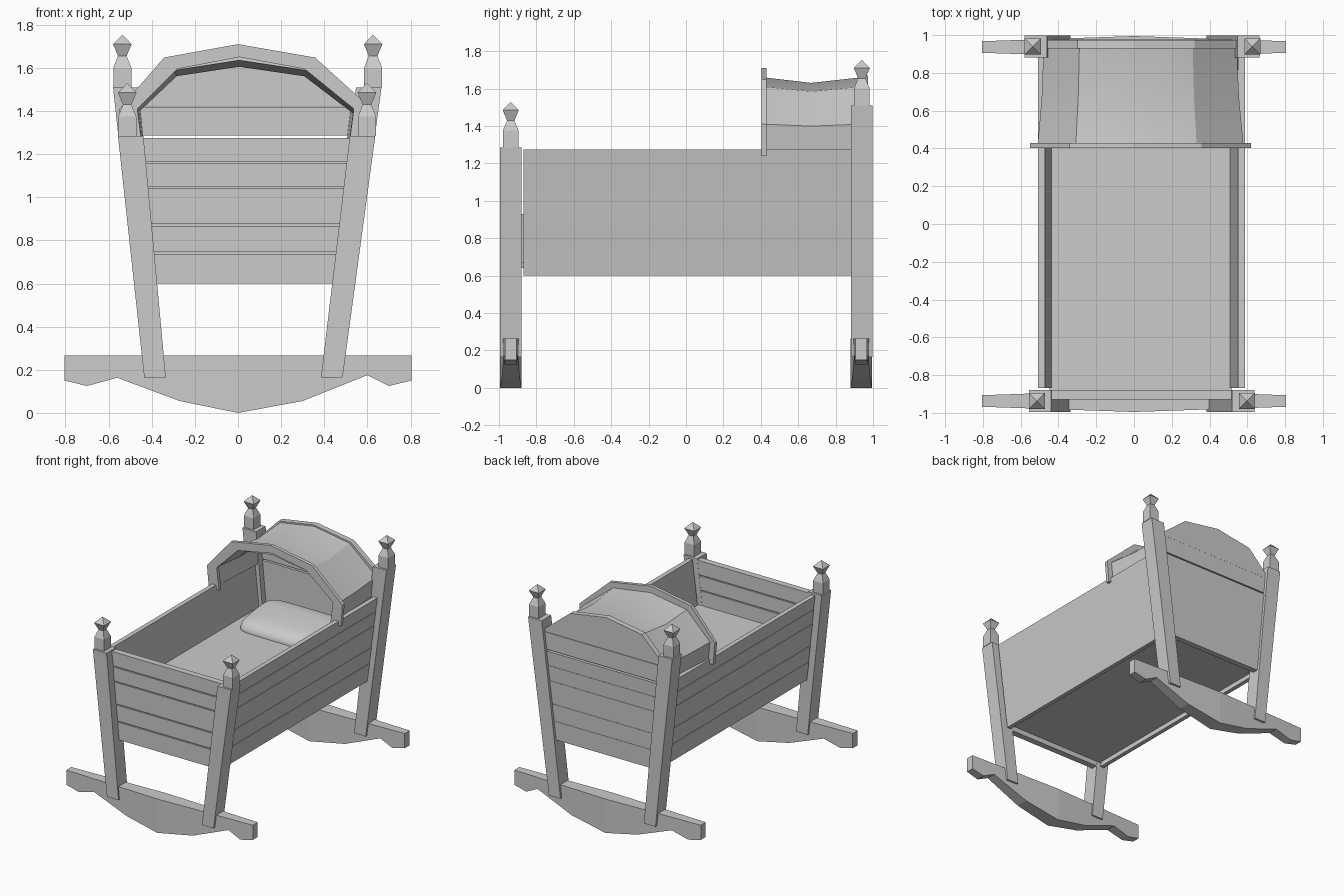
import bpy, bmesh
from math import copysign

if "Cube" in bpy.data.objects:
    bpy.data.objects.remove(bpy.data.objects["Cube"])

grey = bpy.data.materials.new("plain_grey")
grey.use_nodes = True
grey.diffuse_color = (0.6, 0.6, 0.6, 1)
grey.node_tree.nodes["Principled BSDF"].inputs["Base Color"].default_value = (0.6, 0.6, 0.6, 1)


def build(name, verts, faces, fix=True):
    mesh = bpy.data.meshes.new(name)
    bm = bmesh.new()
    vs = [bm.verts.new(v) for v in verts]
    for f in faces:
        bm.faces.new([vs[i] for i in f])
    if fix:
        bmesh.ops.recalc_face_normals(bm, faces=bm.faces)
    bm.to_mesh(mesh)
    bm.free()
    mesh.materials.append(grey)
    obj = bpy.data.objects.new(name, mesh)
    bpy.context.collection.objects.link(obj)
    return obj


def loft(name, rings):
    """Skin closed rings of equal length and cap both ends."""
    n = len(rings[0])
    faces = [tuple(range(n)), tuple(range((len(rings) - 1) * n, len(rings) * n))]
    for r in range(len(rings) - 1):
        for i in range(n):
            j = (i + 1) % n
            faces.append((r * n + i, r * n + j, r * n + n + j, r * n + n + i))
    return build(name, [v for ring in rings for v in ring], faces)


def rect(x0, x1, y0, y1, z):
    return [(x0, y0, z), (x1, y0, z), (x1, y1, z), (x0, y1, z)]


def prism(name, profile, y0, y1):
    return loft(name, [[(x, y, z) for x, z in profile] for y in (y0, y1)])


def select(obj):
    bpy.ops.object.select_all(action='DESELECT')
    obj.select_set(True)
    bpy.context.view_layer.objects.active = obj


def leg_x(side, z):
    """Centre line of the splayed legs."""
    return 0.025 + 0.0134 * (z - 0.165) + side * (0.41 + 0.114 * (z - 0.165))


def mid(z):
    """The hood's middle drifts back to the centre as it rises."""
    return 0.035 - 0.035 * max(0, (z - 1.41) / 0.3)


def mirrored(half):
    """Half profile, apex last, mirrored to the full arch from -x to +x."""
    left = [(mid(z) - x, z) for x, z in half]
    right = [(mid(z) + x, z) for x, z in reversed(half[:-1])]
    return left + right


# Rockers, thicker in the middle
under = [(-0.805, 0.15), (-0.7, 0.125), (-0.56, 0.163), (-0.27, 0.055), (0, 0),
         (0.3, 0.055), (0.6, 0.175), (0.7, 0.125), (0.805, 0.15)]
for end, yc in (("front", -0.937), ("back", 0.937)):
    rings = []
    for x, z in under:
        t = 0.058 - 0.034 * abs(x)
        rings.append([(x, yc - t, z), (x, yc + t, z), (x, yc + t, 0.265), (x, yc - t, 0.265)])
    loft(end + "_rocker", rings)

# Legs with turned finials
FINIAL = [(0, 0.042), (0.09, 0.042), (0.145, 0.02), (0.2, 0.043), (0.243, 0.001)]
for end, yc, top in (("front", -0.937, 1.285), ("back", 0.94, 1.51)):
    for side, label in ((-1, "right"), (1, "left")):
        rings = []
        for z, w in ((0.165, 0.05), (top, 0.059)):
            x = leg_x(side, z)
            rings.append(rect(x - w, x + w, yc - 0.058, yc + 0.058, z))
        loft(f"{end}_{label}_leg", rings)
        x = leg_x(side, top + 0.16)
        loft(f"{end}_{label}_finial",
             [rect(x - w, x + w, yc - w, yc + w, top + dz) for dz, w in FINIAL])

# Side panels of stacked planks, each with a slim ledge at its top
PLANKS = [0.6, 0.745, 0.875, 1.05, 1.165, 1.275]
for side, label in ((-1, "right"), (1, "left")):
    for k in range(5):
        rings = []
        for z, lip in ((PLANKS[k], 0.008), (PLANKS[k + 1], 0.011)):
            x = leg_x(side, z)
            rings.append(rect(x - side * 0.025, x + side * lip, -0.868, 0.9, z))
        loft(f"{label}_side_plank_{k + 1}", rings)


def end_board(name, y0, y1, levels, gap, lip):
    for k in range(len(levels) - 1):
        loft(f"{name}_plank_{k + 1}",
             [rect(leg_x(-1, z), leg_x(1, z), y0, y1 + e, z)
              for z, e in ((levels[k], 0), (levels[k + 1] - gap, lip))])


# Footboard with grooves over a core
end_board("footboard", -0.93, -0.88, PLANKS[:-1] + [1.283], 0.008, 0)
loft("footboard_core", [rect(leg_x(-1, z), leg_x(1, z), -0.92, -0.89, z) for z in (0.605, 1.27)])

# Headboard with an arched top plank
end_board("headboard", 0.93, 0.975, PLANKS, 0, 0.003)
end_board("headboard_upper", 0.93, 0.975, [1.287, 1.419], 0, 0)
prism("headboard_arch", mirrored([(0.545, 1.421), (0.5, 1.45), (0.31, 1.62), (0, 1.67)]), 0.93, 0.973)

# Floor and mattress
loft("floor", [rect(leg_x(-1, z), leg_x(1, z), -0.9, 0.95, z) for z in (0.64, 0.67)])
loft("mattress", [rect(leg_x(-1, z) + 0.015, leg_x(1, z) - 0.015, -0.9, 0.94, z)
                  for z in (0.67, 0.93)])

# Hood shell, sagging in the middle
half = [(0.53, 1.265), (0.545, 1.41), (0.32, 1.61), (0, 1.66)]
verts, faces = [], []
sections = [(0.415, 1, 0), (0.67, 0.958, 0.03), (0.935, 0.938, 0)]
for y, scale, dip in sections:
    for x, z in mirrored(half):
        verts.append((x * scale, y, z - dip * (z - 1.265) / 0.4))
n = 2 * len(half) - 1
for j in range(len(sections) - 1):
    for i in range(n - 1):
        faces.append((j * n + i, j * n + i + 1, j * n + n + i + 1, j * n + n + i))
hood = build("hood", verts, faces, fix=False)
solid = hood.modifiers.new("thickness", 'SOLIDIFY')
solid.thickness = 0.025
solid.offset = -1
select(hood)
bpy.ops.object.modifier_apply(modifier=solid.name)
bpy.ops.object.shade_smooth_by_angle(angle=0.4)

# Arched hood rim with feet over the side panels
outer = mirrored([(0.57, 1.24), (0.585, 1.41), (0.35, 1.648), (0, 1.71)])
inner = mirrored([(0.48, 1.24), (0.502, 1.41), (0.295, 1.595), (0, 1.65)])
verts = [(x, y, z) for y in (0.403, 0.43) for line in (outer, inner) for x, z in line]
faces = []
for i in range(n - 1):
    o, p = i, n + i
    faces += [(o, o + 1, p + 1, p), (2 * n + o, 2 * n + o + 1, 2 * n + p + 1, 2 * n + p)]
    for s in (o, p):
        faces.append((s, s + 1, 2 * n + s + 1, 2 * n + s))
for i in (0, n - 1):
    faces.append((i, n + i, 3 * n + i, 2 * n + i))
build("hood_rim", verts, faces)

# Pillow: a rounded box with squared-off corners, propped up at the head
bpy.ops.mesh.primitive_uv_sphere_add(segments=32, ring_count=16)
pillow = bpy.context.object
pillow.name = "pillow"
for v in pillow.data.vertices:
    x, y, z = v.co
    y = copysign(abs(y) ** 0.5, y)
    v.co = (0.035 + 0.4 * copysign(abs(x) ** 0.25, x),
            0.69 + 0.22 * y,
            0.96 + 0.075 * z + 0.03 * y)
pillow.data.materials.append(grey)
select(pillow)
bpy.ops.object.shade_smooth_by_angle(angle=1.0)
